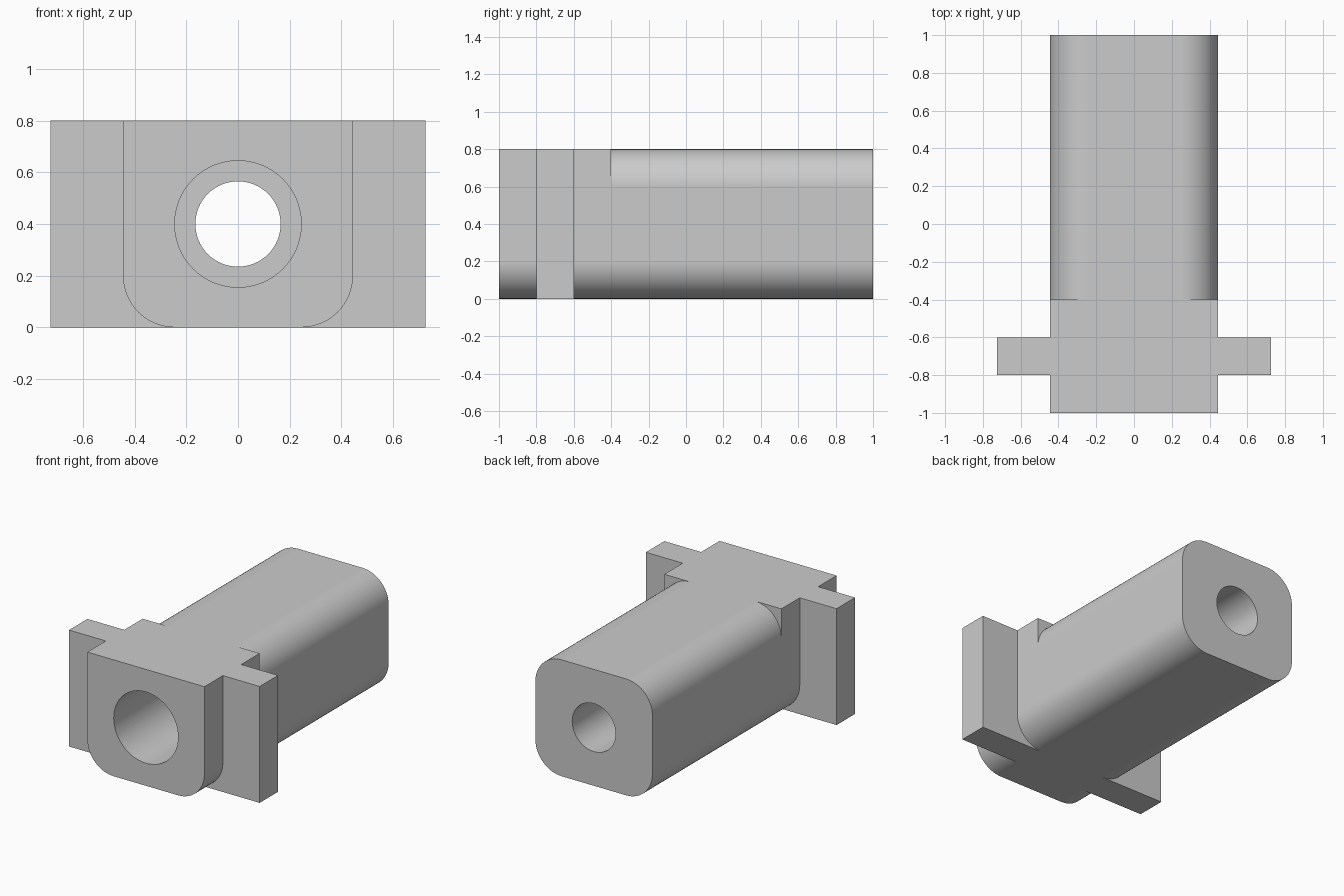
import bpy, bmesh
from math import sin, cos, pi, radians

if "Cube" in bpy.data.objects:
    bpy.data.objects.remove(bpy.data.objects["Cube"], do_unlink=True)

HALF_W, HEIGHT, RADIUS = 0.445, 0.8, 0.2

grey = bpy.data.materials.new("light_grey")
grey.use_nodes = True
grey.diffuse_color = (0.6, 0.6, 0.6, 1)
grey.node_tree.nodes["Principled BSDF"].inputs["Base Color"].default_value = (0.6, 0.6, 0.6, 1)


def prism(name, profile, y0, y1):
    """Extrude an (x, z) profile along y."""
    bm = bmesh.new()
    face = bm.faces.new([bm.verts.new((x, y0, z)) for x, z in profile])
    ext = bmesh.ops.extrude_face_region(bm, geom=[face])
    moved = [v for v in ext["geom"] if isinstance(v, bmesh.types.BMVert)]
    bmesh.ops.translate(bm, verts=moved, vec=(0, y1 - y0, 0))
    bmesh.ops.recalc_face_normals(bm, faces=bm.faces)
    mesh = bpy.data.meshes.new(name)
    bm.to_mesh(mesh)
    bm.free()
    mesh.materials.append(grey)
    ob = bpy.data.objects.new(name, mesh)
    bpy.context.collection.objects.link(ob)
    return ob


def arc(cx, cz, r, start, end, n):
    return [(cx + r * cos(start + (end - start) * i / n),
             cz + r * sin(start + (end - start) * i / n)) for i in range(n + 1)]


def section(round_top):
    """Body cross-section with rounded bottom and optional rounded top corners."""
    x, top = HALF_W - RADIUS, HEIGHT - RADIUS
    pts = arc(-x, RADIUS, RADIUS, pi, 1.5 * pi, 16)
    pts += arc(x, RADIUS, RADIUS, 1.5 * pi, 2 * pi, 16)
    if round_top:
        pts += arc(x, top, RADIUS, 0, pi / 2, 16)
        pts += arc(-x, top, RADIUS, pi / 2, pi, 16)
    else:
        pts += [(HALF_W, HEIGHT), (-HALF_W, HEIGHT)]
    return pts


def circle(r):
    return arc(0, HEIGHT / 2, r, 0, 2 * pi, 64)[:-1]


def combine(target, tool, operation):
    mod = target.modifiers.new("combine", 'BOOLEAN')
    mod.operation, mod.solver, mod.object = operation, 'EXACT', tool
    bpy.context.view_layer.objects.active = target
    bpy.ops.object.modifier_apply(modifier=mod.name)
    bpy.data.objects.remove(tool, do_unlink=True)


# Long rounded body, square-topped head and cross flange
body = prism("sleeve_body", section(True), -0.4, 1)
combine(body, prism("head", section(False), -1, -0.4), 'UNION')
flange = [(-0.725, 0), (0.725, 0), (0.725, HEIGHT), (-0.725, HEIGHT)]
combine(body, prism("flange", flange, -0.8, -0.6), 'UNION')

# Stepped bore: wide at the front, narrow at the back
combine(body, prism("narrow_bore", circle(0.165), -1.1, 1.1), 'DIFFERENCE')
combine(body, prism("wide_bore", circle(0.245), -1.1, 0.2), 'DIFFERENCE')

# Smooth curves, crisp edges and flat large faces
bpy.ops.object.select_all(action='DESELECT')
body.select_set(True)
bpy.context.view_layer.objects.active = body
bpy.ops.object.shade_smooth_by_angle(angle=radians(30))
weighted = body.modifiers.new("weighted_normals", 'WEIGHTED_NORMAL')
weighted.keep_sharp = True
